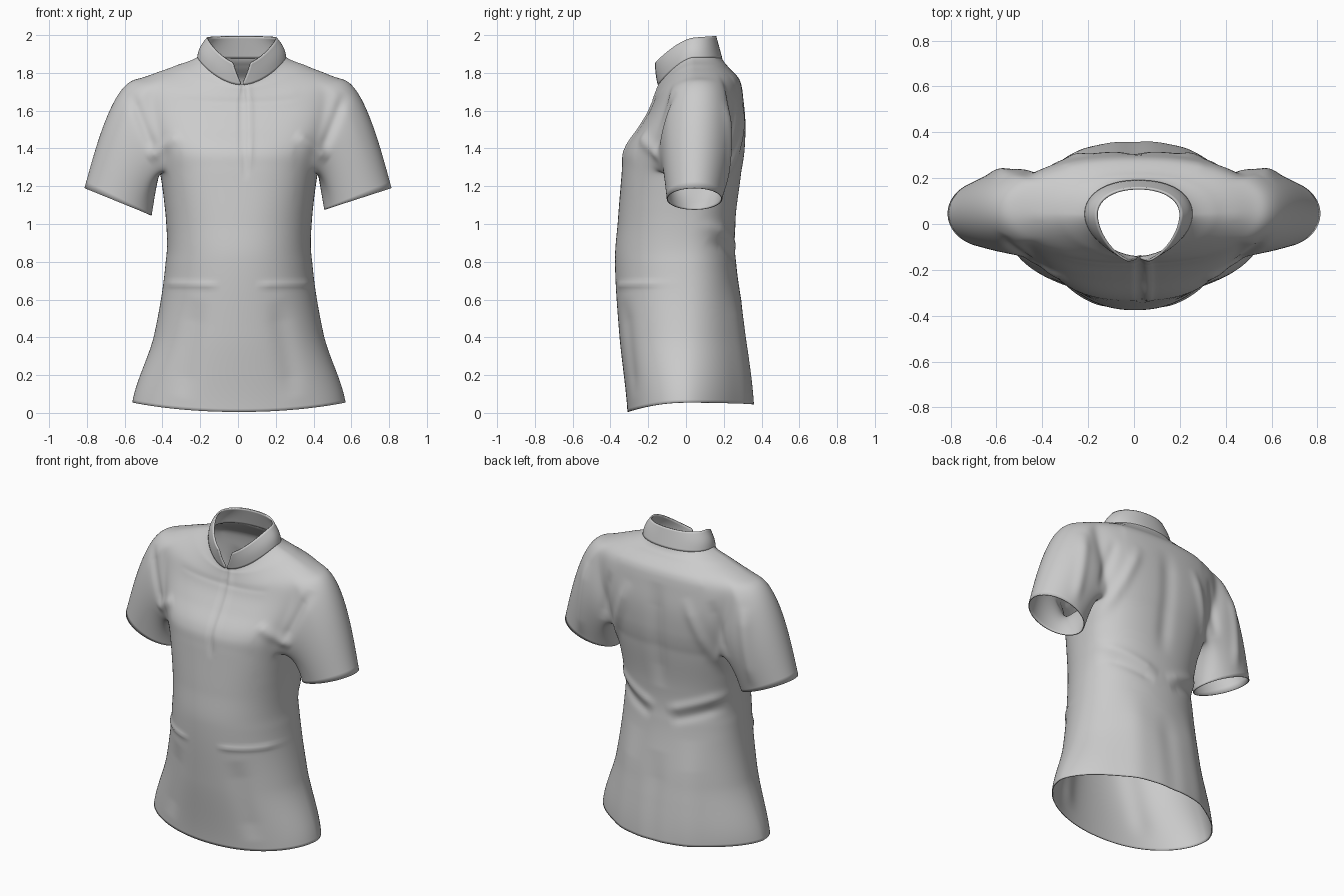
import bpy, bmesh
from math import sin, cos, pi, exp, copysign, ceil
from mathutils import Vector

if "Cube" in bpy.data.objects:
    bpy.data.objects.remove(bpy.data.objects["Cube"])

SEG = 128
# Torso key rings: half width, front y, back y, side height, front drop
KEYS = [
    (.565, -.31, .37, .055, .05),
    (.452, -.352, .325, .40, 0),
    (.388, -.376, .265, .80, 0),
    (.385, -.362, .262, 1.0, 0),
    (.418, -.340, .295, 1.28, 0),
    (.455, -.322, .312, 1.39, 0),
    (.51, -.24, .316, 1.55, .03),
    (.542, -.18, .300, 1.70, .07),
    (.52, -.166, .282, 1.768, .098),
    (.335, -.152, .215, 1.843, .123),
    (.232, -.147, .188, 1.885, .145),
]


def spline(a, b, c, d, t):
    return b + .5 * t * (c - a + t * (2 * a - 5 * b + 4 * c - d + t * (3 * (b - c) + d - a)))


def ramp(v, a, b):
    return min(1, max(0, (v - a) / (b - a)))


def ring_point(row, a):
    hw, yf, yb, zs, drop = row
    neck = ramp(zs, 1.74, 1.88)
    yc, cx = .06 * ramp(zs, .9, 1.5) - .02 * neck, .005 + .015 * neck
    n = 2.1 + .45 * exp(-((zs - 1.4) / .4) ** 2)
    # Pointed neck in front, flared corners at the back hem
    n -= .4 * neck if sin(a) < 0 else .45 * (1 - ramp(zs, .05, .7))
    c, s = (copysign(abs(v) ** (2 / n), v) for v in (cos(a), sin(a)))
    y_end = yb if s > 0 else yf
    z = zs - (drop if s < 0 else drop * .2 if zs < .3 else 0) * abs(s) ** (2 - .4 * neck)
    return Vector((cx + hw * c, yc + (y_end - yc) * abs(s), z))


def make_object(name, bm):
    me = bpy.data.meshes.new(name)
    bm.to_mesh(me)
    bm.free()
    ob = bpy.data.objects.new(name, me)
    bpy.context.collection.objects.link(ob)
    bpy.context.view_layer.objects.active = ob
    ob.select_set(True)
    m = ob.modifiers.new("smooth", 'SUBSURF')
    m.levels = m.render_levels = 1
    bpy.ops.object.modifier_apply(modifier=m.name)
    return ob


def finish(ob, thickness):
    m = ob.modifiers.new("cloth", 'SOLIDIFY')
    m.thickness, m.offset = thickness, -1
    for p in ob.data.polygons:
        p.use_smooth = True
    ob.select_set(False)


# Resample the key rings evenly
rings, marks = [], []
for k in range(len(KEYS) - 1):
    quad = [KEYS[min(max(k + o, 0), len(KEYS) - 1)] for o in (-1, 0, 1, 2)]
    marks.append(len(rings))
    size = max(quad[2][3] - quad[1][3], abs(quad[2][0] - quad[1][0]))
    steps = ceil(size / .032)
    for q in range(steps):
        t = q / steps
        smooth = [spline(*v, t) for v in zip(*quad)]
        smooth[3] = quad[1][3] + (quad[2][3] - quad[1][3]) * t
        rings.append(smooth)
rings.append(KEYS[-1])
ARM_LOW, ARM_TOP, ARM_W = marks[4], marks[8], 12

# Torso shell with open armholes
bm = bmesh.new()
grid = [[bm.verts.new(ring_point(r, 2 * pi * i / SEG)) for i in range(SEG)] for r in rings]
for r in range(len(rings) - 1):
    for i in range(SEG):
        near_side = any((i - c + ARM_W) % SEG < 2 * ARM_W for c in (0, SEG // 2))
        if near_side and ARM_LOW <= r < ARM_TOP:
            continue
        j = (i + 1) % SEG
        bm.faces.new((grid[r][i], grid[r][j], grid[r + 1][j], grid[r + 1][i]))

# Sleeves swept from each armhole to the cuff
STEPS = 16
for side in (1, -1):
    def at(r, j):
        return grid[r][j % SEG if side > 0 else (SEG // 2 - j) % SEG]
    loop = [at(ARM_TOP, j) for j in range(0, ARM_W + 1)]
    loop += [at(r, ARM_W) for r in range(ARM_TOP - 1, ARM_LOW, -1)]
    loop += [at(ARM_LOW, j) for j in range(ARM_W, -ARM_W - 1, -1)]
    loop += [at(r, -ARM_W) for r in range(ARM_LOW + 1, ARM_TOP)]
    loop += [at(ARM_TOP, j) for j in range(-ARM_W, 0)]
    n = len(loop)
    low = 1.075 if side > 0 else 1.045
    start = [v.co.copy() for v in loop]
    prev = loop
    for k in range(1, STEPS + 1):
        t = k / STEPS
        ring = []
        for q, a in enumerate(start):
            f = 2 * pi * q / n
            ctrl = Vector((side * (.545 + .115 * cos(f)), .065 + .21 * sin(f), 1.515 + .3 * cos(f)))
            cuff = Vector((side * (.635 + .178 * cos(f)), .045 + .147 * sin(f),
                           (1.19 + low) / 2 + (1.19 - low) / 2 * cos(f)))
            ring.append(bm.verts.new(a * (1 - t) ** 2 + ctrl * 2 * t * (1 - t) + cuff * t * t))
        for q in range(n):
            p = (q + 1) % n
            bm.faces.new((prev[q], prev[p], ring[p], ring[q]))
        prev = ring

# Relax the armhole seams
bmesh.ops.recalc_face_normals(bm, faces=bm.faces)
seam = [v for v in bm.verts if not v.is_boundary and abs(v.co.x) > .3 and 1.12 < v.co.z < 1.8]
for _ in range(8):
    bmesh.ops.smooth_vert(bm, verts=seam, factor=.5, use_axis_x=True, use_axis_y=True, use_axis_z=True)
bm.normal_update()
if grid[marks[2]][SEG * 3 // 4].normal.y > 0:
    bmesh.ops.reverse_faces(bm, faces=bm.faces)
tunic = make_object("tunic_body_and_sleeves", bm)

# Folds as x0, z0, x1, z1, height, width: placket on the front only
PLACKET = [(.025, 1.78, .04, 1.23, -.014, .012), (.055, 1.76, .06, 1.28, .009, .018)]
# Mirrored front folds: pocket seam, skirt drape, armhole creases
FRONT = [
    (.09, .675, .42, .685, .008, .015),
    (.21, .6, .3, .08, -.01, .06),
    (.48, 1.34, .3, 1.48, .012, .03),
    (.57, 1.7, .44, 1.37, -.013, .03),
]
# Mirrored back folds: waist gathers, shoulder drape, sleeve creases, skirt wave, centre dips
BACK = [
    (.39, 1.0, .03, .86, .011, .03),
    (.36, .91, .06, .8, -.009, .03),
    (.4, 1.15, .2, 1.65, .011, .035),
    (.45, 1.3, .36, 1.66, -.008, .03),
    (.56, 1.65, .62, 1.15, .012, .035),
    (.2, .7, .25, -.2, .01, .08),
    (0, 1.7, 0, 1.0, -.006, .05),
    (0, .6, 0, -.2, -.006, .07),
]
folds = [(*f, -1) for f in PLACKET]
for face, group in ((-1, FRONT), (1, BACK)):
    for s in (1, -1):
        folds += [(s * x0, z0, s * x1, z1, a, w, face) for x0, z0, x1, z1, a, w in group]
shift = []
for v in tunic.data.vertices:
    co, no, h = v.co, v.normal, 0
    for x0, z0, x1, z1, amp, w, face in folds:
        mask = min(1, max(0, 2 * no.y * face))
        if mask:
            dx, dz = x1 - x0, z1 - z0
            t = ((co.x - x0) * dx + (co.z - z0) * dz) / (dx * dx + dz * dz)
            if 0 < t < 1:
                d = (co.x - x0 - t * dx) ** 2 + (co.z - z0 - t * dz) ** 2
                h += amp * mask * min(1, 1.6 * sin(pi * t)) * exp(-d / (w * w))
    shift.append(no * h)
for v, d in zip(tunic.data.vertices, shift):
    v.co += d
finish(tunic, .006)

# Stand collar with an open V at the front
BASE = (.237, -.15, .192, 1.88, .145)
TOP = (.186, -.176, .16, 1.985, .13)
bm = bmesh.new()
rows = []
for k in range(6):
    t = k / 5
    row = [b + (c - b) * t for b, c in zip(BASE, TOP)]
    row[0] += .012 * sin(pi * t)
    gap = .005 + .3 * t
    ring = []
    for i in range(49):
        p = ring_point(row, -pi / 2 + gap + (2 * pi - 2 * gap) * i / 48)
        p.z += .07 * t * (p.y - .01)
        ring.append(bm.verts.new(p))
    rows.append(ring)
for lo, hi in zip(rows, rows[1:]):
    for i in range(48):
        bm.faces.new((lo[i], lo[i + 1], hi[i + 1], hi[i]))
finish(make_object("stand_collar", bm), .01)
